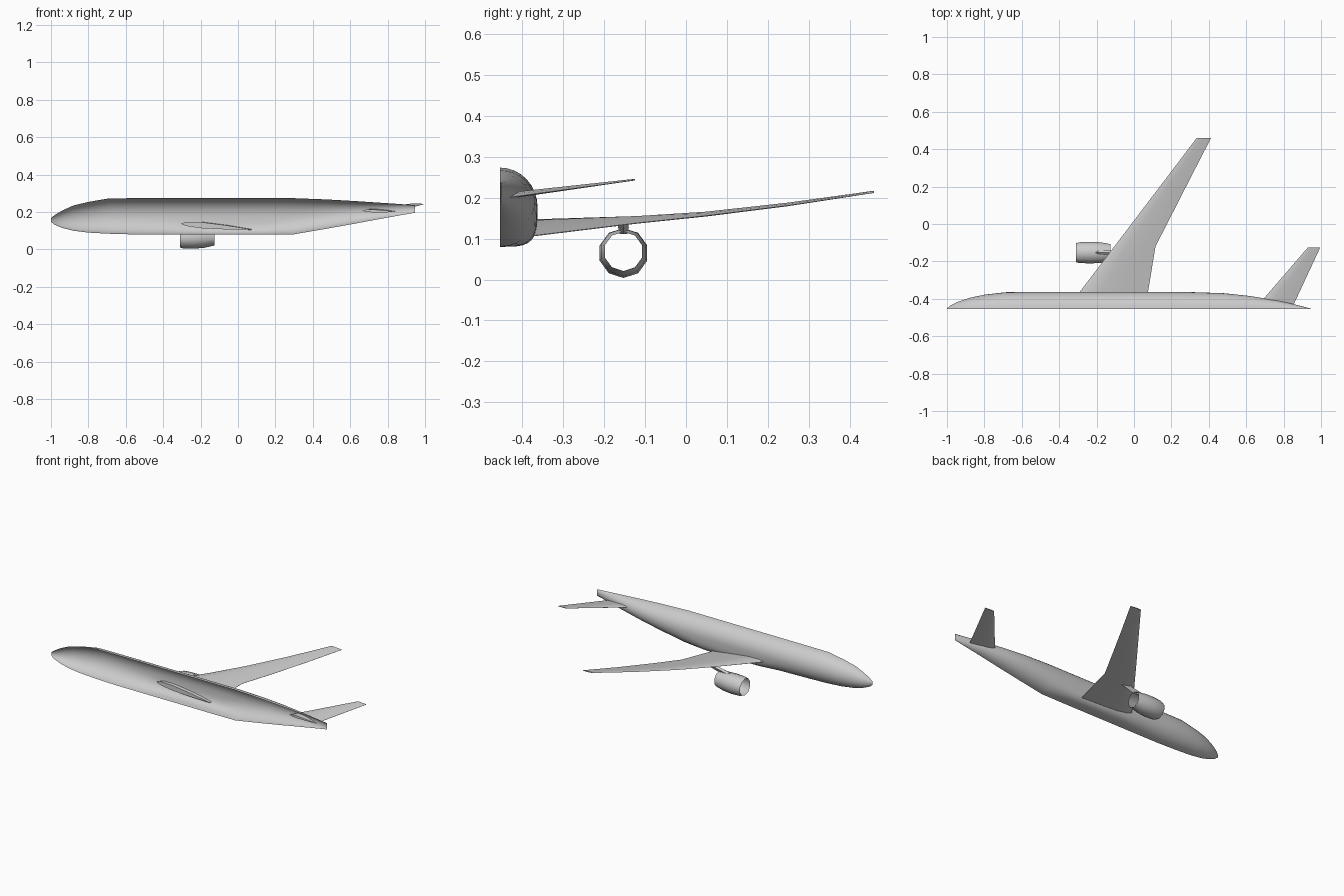
import bpy, bmesh, math

cube = bpy.data.objects.get("Cube")
if cube:
    bpy.data.objects.remove(cube)

grey = bpy.data.materials.new("light_grey")
grey.use_nodes = True
colour = (0.6, 0.6, 0.6, 1)
grey.diffuse_color = colour
grey.node_tree.nodes["Principled BSDF"].inputs["Base Color"].default_value = colour

CENTRE_Y = -0.455


def loft(name, rings, closed=True, caps=True, angle=30):
    """Skin a row of equal-length cross-sections."""
    bm = bmesh.new()
    rows = [[bm.verts.new(p) for p in ring] for ring in rings]
    n = len(rows[0])
    for a, b in zip(rows, rows[1:]):
        for i in range(n if closed else n - 1):
            j = (i + 1) % n
            bm.faces.new((a[i], a[j], b[j], b[i]))
    if caps:
        bm.faces.new(rows[0])
        bm.faces.new(rows[-1])
    bmesh.ops.recalc_face_normals(bm, faces=bm.faces)
    mesh = bpy.data.meshes.new(name)
    bm.to_mesh(mesh)
    bm.free()
    mesh.materials.append(grey)
    obj = bpy.data.objects.new(name, mesh)
    bpy.context.collection.objects.link(obj)
    bpy.ops.object.select_all(action="DESELECT")
    obj.select_set(True)
    bpy.context.view_layer.objects.active = obj
    bpy.ops.object.shade_smooth_by_angle(angle=math.radians(angle))
    return obj


# Half fuselage, open along the centre plane: x, bottom, top, half width
stations = [
    (-1.0, 0.148, 0.168, 0.004), (-0.98, 0.132, 0.184, 0.02),
    (-0.94, 0.115, 0.208, 0.04), (-0.88, 0.1, 0.235, 0.06),
    (-0.8, 0.09, 0.254, 0.077), (-0.69, 0.084, 0.273, 0.09),
    (-0.55, 0.08, 0.274, 0.092), (-0.38, 0.08, 0.274, 0.092),
    (-0.25, 0.08, 0.274, 0.092), (-0.05, 0.08, 0.274, 0.092),
    (0.15, 0.08, 0.274, 0.092), (0.3, 0.081, 0.274, 0.091),
    (0.48, 0.112, 0.267, 0.085), (0.62, 0.137, 0.259, 0.07),
    (0.77, 0.165, 0.249, 0.045), (0.86, 0.181, 0.243, 0.025),
    (0.945, 0.196, 0.237, 0.003),
]


def half_section(x, bottom, top, width, steps=16):
    mid, half = (top + bottom) / 2, (top - bottom) / 2
    # The belly is squarer where the wing joins
    belly = max(0, 1 - (abs(x + 0.05) / 0.36) ** 2)
    ring = []
    for i in range(steps + 1):
        a = math.pi * (i / steps - 0.5)
        power = 1 / (1 + 0.9 * belly) if a < 0 else 1
        c = max(0, math.cos(a)) ** power
        s = math.copysign(abs(math.sin(a)) ** power, a)
        ring.append((x, CENTRE_Y + width * c, mid + half * s))
    return ring


loft("fuselage_half", [half_section(*s) for s in stations],
     closed=False, caps=False)

# Wing and tailplane sections share one thin aerofoil outline
FOIL = [(0, 0), (0.08, 0.35), (0.3, 0.5), (0.65, 0.33), (1, 0.03),
        (1, -0.03), (0.65, -0.3), (0.3, -0.45), (0.08, -0.3)]


def foil_section(y, lead_x, trail_x, lead_z, trail_z, thick):
    return [(lead_x + (trail_x - lead_x) * u, y,
             lead_z + (trail_z - lead_z) * u + thick * t) for u, t in FOIL]


loft("wing", [foil_section(*s) for s in [
    (-0.385, -0.307, 0.071, 0.138, 0.106, 0.034),
    (-0.363, -0.29, 0.075, 0.139, 0.108, 0.032),
    (-0.12, -0.105, 0.115, 0.15, 0.138, 0.018),
    (0.05, 0.024, 0.202, 0.162, 0.156, 0.012),
    (0.25, 0.176, 0.304, 0.185, 0.181, 0.009),
    (0.46, 0.335, 0.412, 0.216, 0.212, 0.005)]])

loft("tailplane", [foil_section(*s) for s in [
    (-0.432, 0.665, 0.853, 0.207, 0.201, 0.016),
    (-0.125, 0.93, 0.996, 0.245, 0.243, 0.004)]])

# Open engine shell with ten sides
def engine_ring(x, radius, z, sides=10):
    return [(x, -0.153 + radius * math.cos(a), z + radius * math.sin(a))
            for a in (math.tau * (i + 0.5) / sides for i in range(sides))]


loft("engine_cowl", [engine_ring(*s) for s in [
    (-0.31, 0.053, 0.064), (-0.295, 0.058, 0.064), (-0.235, 0.061, 0.065),
    (-0.18, 0.058, 0.067), (-0.125, 0.048, 0.069)]], caps=False, angle=40)

# Pylon between engine and wing: a slim upright blade
def pylon_section(z, front, back, half):
    mid = front + (back - front) * 0.3
    return [(front, -0.153, z), (mid, -0.153 + half, z),
            (back, -0.153, z), (mid, -0.153 - half, z)]


loft("engine_pylon", [pylon_section(*s) for s in [
    (0.112, -0.25, -0.12, 0.01), (0.128, -0.2, -0.06, 0.013),
    (0.144, -0.12, 0.02, 0.011)]])
